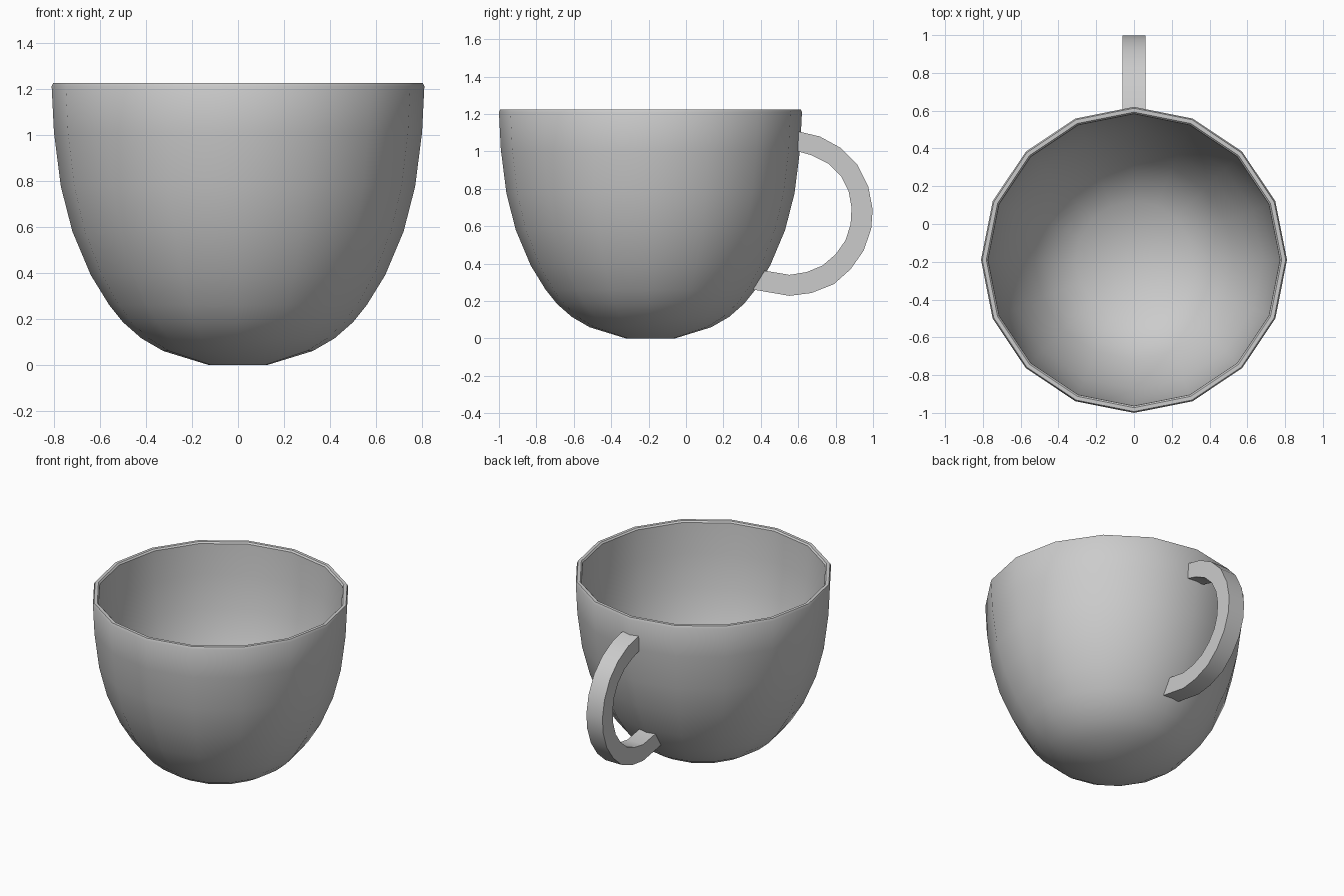
import bpy, bmesh, math

if "Cube" in bpy.data.objects:
    bpy.data.objects.remove(bpy.data.objects["Cube"])

CY = -0.19      # cup axis
SIDES = 16

mat = bpy.data.materials.new("light grey")
mat.diffuse_color = (0.6, 0.6, 0.6, 1)
mat.use_nodes = True
mat.node_tree.nodes["Principled BSDF"].inputs["Base Color"].default_value = mat.diffuse_color


def finish(bm, name, angle):
    bmesh.ops.recalc_face_normals(bm, faces=bm.faces)
    mesh = bpy.data.meshes.new(name)
    bm.to_mesh(mesh)
    bm.free()
    mesh.materials.append(mat)
    ob = bpy.data.objects.new(name, mesh)
    bpy.context.collection.objects.link(ob)
    bpy.ops.object.select_all(action='DESELECT')
    bpy.context.view_layer.objects.active = ob
    ob.select_set(True)
    bpy.ops.object.shade_smooth_by_angle(angle=math.radians(angle))
    return ob


# Cup: outer wall, rim and inner wall turned from one profile (radius, height)
outer = [(0.13, 0), (0.325, 0.06), (0.42, 0.115), (0.50, 0.185), (0.56, 0.26),
         (0.64, 0.39), (0.72, 0.58), (0.77, 0.775), (0.80, 1.01), (0.81, 1.21)]
rim = [(0.803, 1.225), (0.782, 1.225), (0.773, 1.215)]
inner = [(0.762, 1.01), (0.732, 0.785), (0.683, 0.595), (0.605, 0.41),
         (0.528, 0.285), (0.472, 0.215), (0.398, 0.15), (0.31, 0.098), (0.125, 0.04)]
bm = bmesh.new()
rings = []
for r, z in outer + rim + inner:
    rings.append([bm.verts.new((r * math.cos(2 * math.pi * i / SIDES),
                                CY + r * math.sin(2 * math.pi * i / SIDES), z))
                  for i in range(SIDES)])
for a, b in zip(rings, rings[1:]):
    for i in range(SIDES):
        j = (i + 1) % SIDES
        bm.faces.new((a[i], a[j], b[j], b[i]))
bm.faces.new(rings[0])
bm.faces.new(rings[-1])
finish(bm, "cup", 35)

# Handle: flat band following paired outer and inner (y, z) curves
band_out = [(0.60, 1.107), (0.715, 1.08), (0.825, 1.02), (0.915, 0.93), (0.975, 0.81),
            (0.998, 0.69), (0.99, 0.585), (0.95, 0.47), (0.88, 0.37), (0.79, 0.29),
            (0.67, 0.243), (0.553, 0.228), (0.355, 0.262)]
band_in = [(0.60, 1.0), (0.67, 0.98), (0.76, 0.935), (0.83, 0.865), (0.87, 0.785),
           (0.885, 0.70), (0.88, 0.61), (0.853, 0.525), (0.80, 0.45), (0.73, 0.39),
           (0.645, 0.355), (0.553, 0.34), (0.412, 0.364)]
W = 0.061
bm = bmesh.new()
sections = []
for (yo, zo), (yi, zi) in zip(band_out, band_in):
    sections.append([bm.verts.new(p) for p in
                     ((-W, yo, zo), (W, yo, zo), (W, yi, zi), (-W, yi, zi))])
for a, b in zip(sections, sections[1:]):
    for i in range(4):
        j = (i + 1) % 4
        bm.faces.new((a[i], a[j], b[j], b[i]))
bm.faces.new(sections[0])
bm.faces.new(sections[-1])
finish(bm, "handle", 35)
